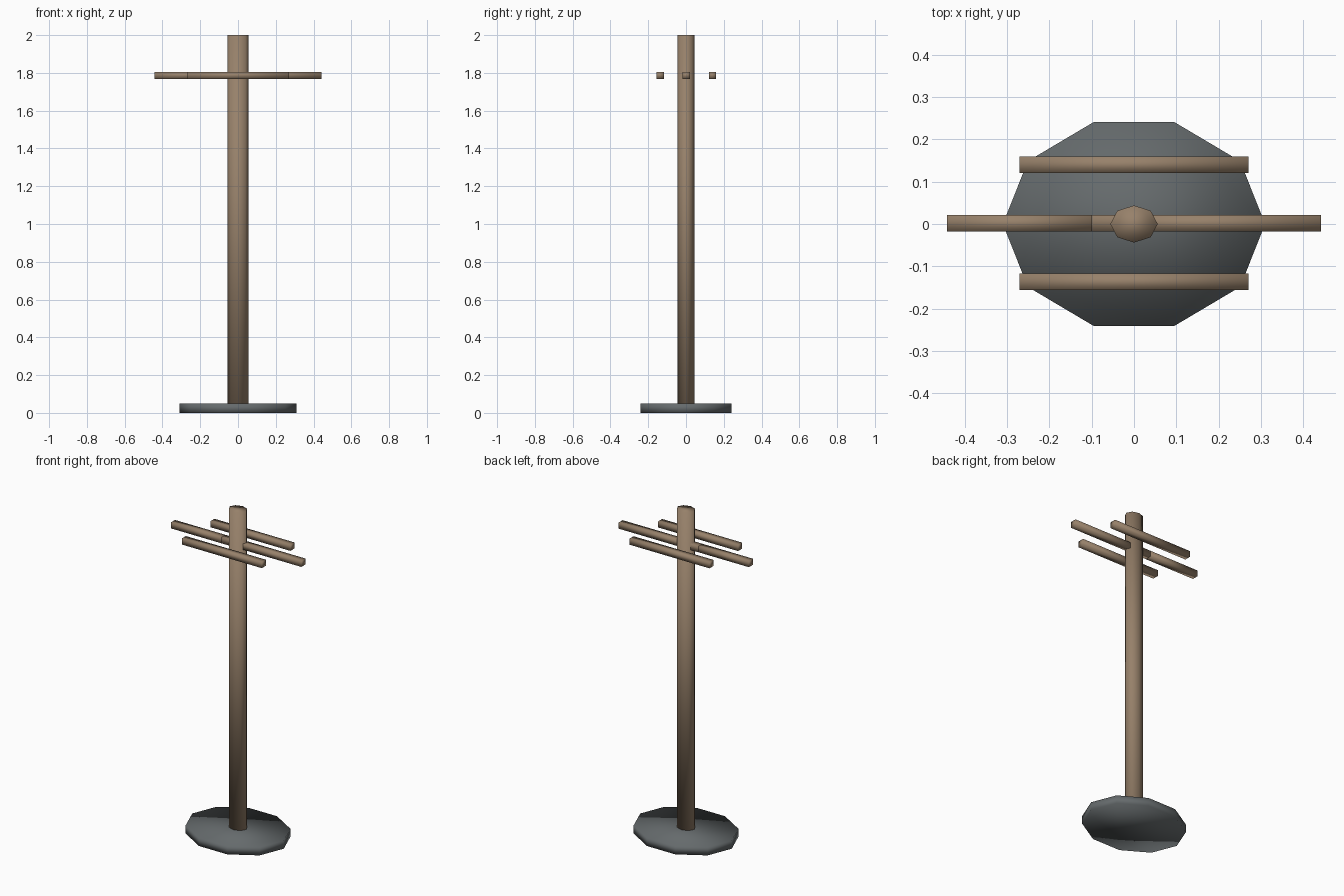
import bpy

cube = bpy.data.objects.get("Cube")
if cube:
    bpy.data.objects.remove(cube, do_unlink=True)


def material(name, rgb):
    mat = bpy.data.materials.new(name)
    mat.use_nodes = True
    mat.diffuse_color = (*rgb, 1)
    mat.node_tree.nodes["Principled BSDF"].inputs["Base Color"].default_value = (*rgb, 1)
    return mat


wood = material("weathered wood", (0.31, 0.22, 0.145))
stone = material("dark grey stone", (0.13, 0.145, 0.15))


def finish(name, mat):
    obj = bpy.context.object
    obj.name = name
    bpy.ops.object.transform_apply(location=False, rotation=True, scale=True)
    bpy.ops.object.shade_smooth()
    obj.data.materials.append(mat)


# Upright elliptical prism with a corner pointing along +x
def prism(name, sides, rx, ry, z0, z1, mat):
    bpy.ops.mesh.primitive_cylinder_add(vertices=sides, radius=1, depth=1,
                                        location=(0, 0, (z0 + z1) / 2))
    obj = bpy.context.object
    # The primitive starts at +y, so swap the axes to put that corner on +x
    for v in obj.data.vertices:
        v.co.x, v.co.y = v.co.y, -v.co.x
    obj.scale = (rx, ry, z1 - z0)
    finish(name, mat)


# Square-section beam running along x
def beam(name, x0, x1, y):
    bpy.ops.mesh.primitive_cube_add(size=1, location=((x0 + x1) / 2, y, 1.787))
    bpy.context.object.scale = (x1 - x0, 0.039, 0.037)
    finish(name, wood)


# Foot and pole
prism("base", 10, 0.31, 0.253, 0, 0.05, stone)
prism("pole", 8, 0.056, 0.044, 0.04, 2, wood)

# Middle crossarm is made of two butted lengths
beam("middle_crossarm_right", -0.442, -0.1, 0.002)
beam("middle_crossarm_left", -0.1, 0.442, 0.002)

# Shorter crossarms in front and behind
beam("front_crossarm", -0.271, 0.271, -0.137)
beam("back_crossarm", -0.271, 0.271, 0.14)
